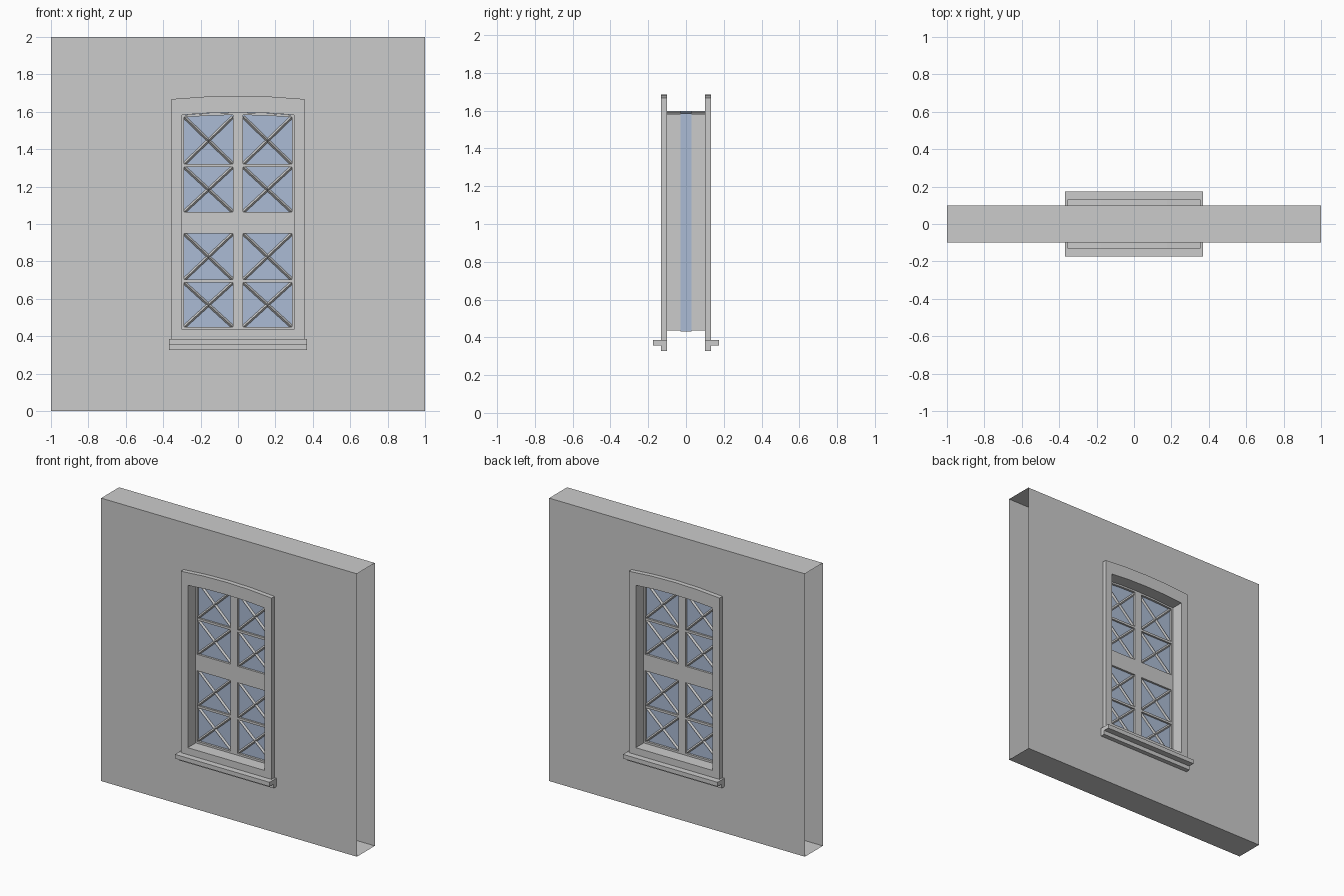
import bpy
from mathutils import Vector

if "Cube" in bpy.data.objects:
    bpy.data.objects.remove(bpy.data.objects["Cube"])


def material(name, rgb):
    m = bpy.data.materials.new(name)
    m.diffuse_color = (*rgb, 1.0)
    m.use_nodes = True
    m.node_tree.nodes["Principled BSDF"].inputs["Base Color"].default_value = m.diffuse_color
    return m


GREY = material("stone grey", (0.60, 0.60, 0.60))
BLUE = material("glass blue", (0.41, 0.50, 0.66))


def make(name, verts, faces, mat):
    me = bpy.data.meshes.new(name)
    me.from_pydata(verts, [], faces)
    me.materials.append(mat)
    me.update()
    ob = bpy.data.objects.new(name, me)
    bpy.context.collection.objects.link(ob)
    return ob


def arched(w, z0, z1, rise):
    """Counter-clockwise outline with a shallow four-segment arch on top."""
    top = [(w * t, z1 + rise * (1 - t * t)) for t in (1, 0.5, 0, -0.5, -1)]
    return [(-w, z0), (w, z0)] + top


def ring(name, outer, inner, y0, y1, mat, open_ends=False):
    """Plate with a hole, from two matching outlines."""
    n = len(outer)
    verts = [(x, y, z) for y in (y0, y1) for lp in (outer, inner) for x, z in lp]
    of, nf, ob, nb = 0, n, 2 * n, 3 * n
    faces = []
    for i in range(n):
        j = (i + 1) % n
        faces.append((of + i, of + j, nf + j, nf + i))
        faces.append((ob + j, ob + i, nb + i, nb + j))
        faces.append((nf + i, nf + j, nb + j, nb + i))
        if not (open_ends and abs(outer[i][0] - outer[j][0]) < 1e-6):
            faces.append((of + i, ob + i, ob + j, of + j))
    return make(name, verts, faces, mat)


def prism(name, section, p, q, mat):
    """Sweep a (side, y) section from p to q, both points in the xz plane."""
    p, q = Vector((p[0], 0, p[1])), Vector((q[0], 0, q[1]))
    d = (q - p).normalized()
    side = Vector((0, 1, 0)).cross(d)
    n = len(section)
    verts = [e + side * s + Vector((0, y, 0)) for e in (p, q) for s, y in section]
    faces = [(i, (i + 1) % n, n + (i + 1) % n, n + i) for i in range(n)]
    faces += [tuple(reversed(range(n))), tuple(range(n, 2 * n))]
    return make(name, verts, faces, mat)


def rect(half, depth):
    return [(half, -depth), (half, depth), (-half, depth), (-half, -depth)]


# Wall shell with open ends and an arched window opening
hole = arched(0.30, 0.435, 1.583, 0.014)
ring("wall", arched(1.0, 0.0, 2.0, 0.0), hole, -0.1, 0.1, GREY, open_ends=True)

# Trim and stepped sill on both faces of the wall
sill_section = [(0.10, 0.327), (0.132, 0.327), (0.132, 0.356),
                (0.175, 0.356), (0.175, 0.386), (0.10, 0.386)]
for s, label in ((-1, "front"), (1, "back")):
    y0, y1 = sorted((0.1 * s, 0.132 * s))
    ring(label + "_trim", arched(0.355, 0.386, 1.668, 0.017), hole, y0, y1, GREY)
    sec = [(z, s * y) for y, z in sill_section]
    if s > 0:
        sec.reverse()
    # the sweep runs along -x so that its side direction is +z
    prism(label + "_sill", sec, (0.37, 0), (-0.37, 0), GREY)

# Glass slab
loop = arched(0.302, 0.432, 1.585, 0.012)
n = len(loop)
verts = [(x, y, z) for y in (-0.03, 0.03) for x, z in loop]
faces = [tuple(range(n)), tuple(reversed(range(n, 2 * n)))]
faces += [(i, n + i, n + (i + 1) % n, (i + 1) % n) for i in range(n)]
make("glass", verts, faces, BLUE)

# Sash frame, centre post and middle rail
ring("sash_frame", arched(0.299, 0.436, 1.582, 0.014),
     arched(0.288, 0.45, 1.571, 0.012), -0.045, 0.045, GREY)
prism("centre_post", rect(0.028, 0.045), (0, 0.44), (0, 1.59), GREY)
prism("middle_rail", rect(0.058, 0.0445), (-0.295, 1.007), (0.295, 1.007), GREY)

# Thin glazing bars between panes
for z in (1.313, 0.695):
    prism("glazing_bar", rect(0.008, 0.043), (-0.295, z), (0.295, z), GREY)

# Ridged diagonal bars crossing every pane
w = 0.009
ridge = [(0, -0.042), (w, -0.03), (w, 0.03), (0, 0.042), (-w, 0.03), (-w, -0.03)]
for z0, z1 in ((0.45, 0.687), (0.703, 0.949), (1.065, 1.305), (1.321, 1.573)):
    for s in (-1, 1):
        a, b = 0.028 * s, 0.288 * s
        prism("diagonal_bar", ridge, (a, z0), (b, z1), GREY)
        prism("diagonal_bar", ridge, (a, z1), (b, z0), GREY)

# Make closed parts face outward
import bmesh
for ob in bpy.data.objects:
    if ob.name != "wall":
        bm = bmesh.new()
        bm.from_mesh(ob.data)
        bmesh.ops.recalc_face_normals(bm, faces=bm.faces)
        bm.to_mesh(ob.data)
        bm.free()
